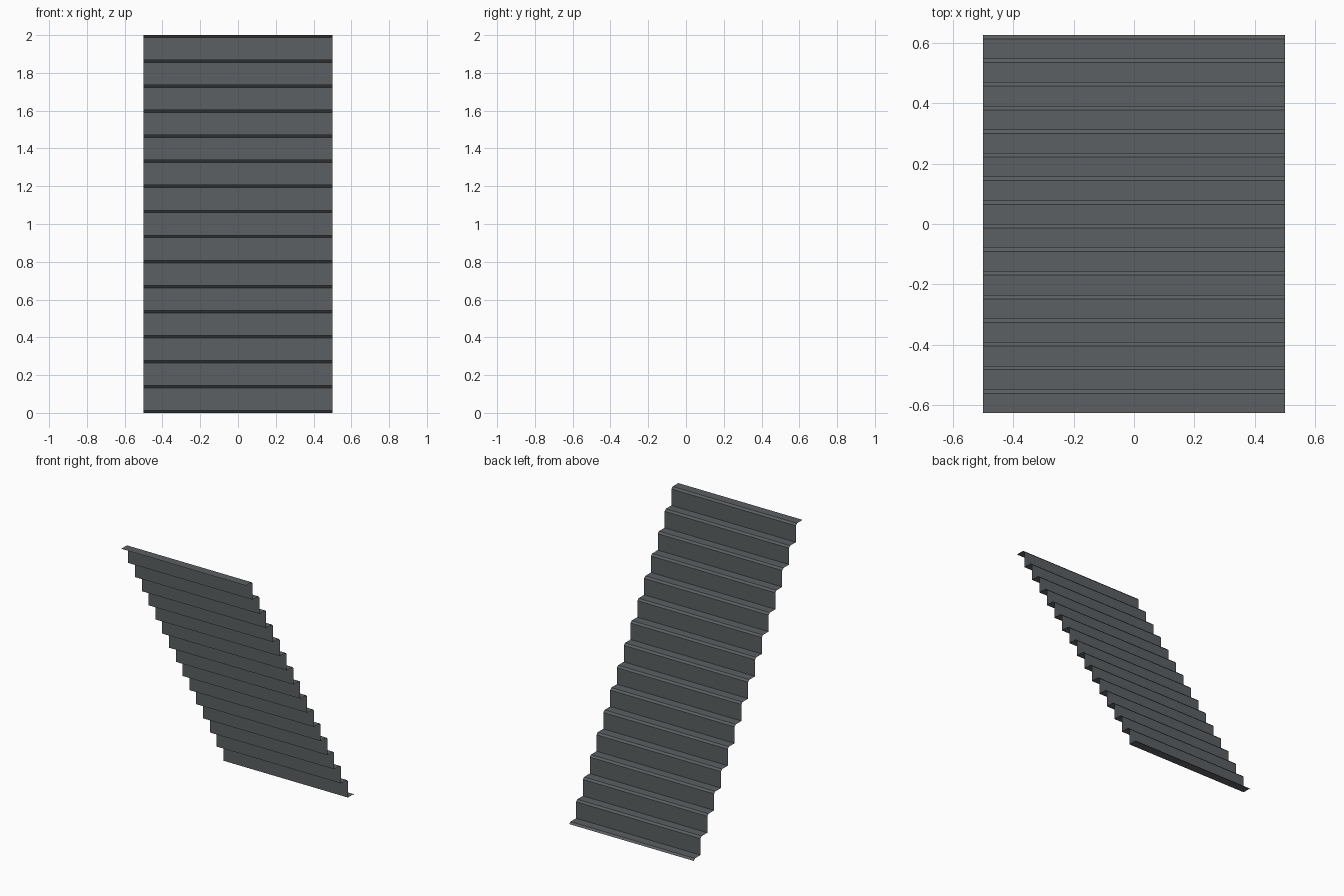
import bpy, bmesh

if "Cube" in bpy.data.objects:
    bpy.data.objects.remove(bpy.data.objects["Cube"])

STEPS = 16            # treads, 15 risers between them
HALF_W = 0.5
DEPTH = 1.25 / STEPS  # tread depth
LIP = 0.013           # small folded edge at the end of each tread
PITCH = (2.0 - LIP) / (STEPS - 1)

metal = bpy.data.materials.new("dark grey metal")
metal.diffuse_color = (0.105, 0.116, 0.122, 1.0)
metal.use_nodes = True
metal.node_tree.nodes["Principled BSDF"].inputs["Base Color"].default_value = metal.diffuse_color

# Stepped profile: flat tread, bevelled lip, then the vertical riser
profile = []
for i in range(STEPS):
    y = -0.625 + i * DEPTH
    z = 2.0 - i * PITCH
    profile += [(y, z), (y + DEPTH - LIP, z), (y + DEPTH, z - LIP)]

# Sweep the profile across the width as a single folded sheet
bm = bmesh.new()
rows = [[bm.verts.new((x, y, z)) for x in (-HALF_W, HALF_W)] for y, z in profile]
for a, b in zip(rows, rows[1:]):
    bm.faces.new((a[0], a[1], b[1], b[0]))
bm.normal_update()
if sum(f.normal.z for f in bm.faces) < 0:
    bmesh.ops.reverse_faces(bm, faces=bm.faces[:])

mesh = bpy.data.meshes.new("stepped_sheet")
bm.to_mesh(mesh)
bm.free()
mesh.materials.append(metal)
sheet = bpy.data.objects.new("stepped_sheet", mesh)
bpy.context.collection.objects.link(sheet)
